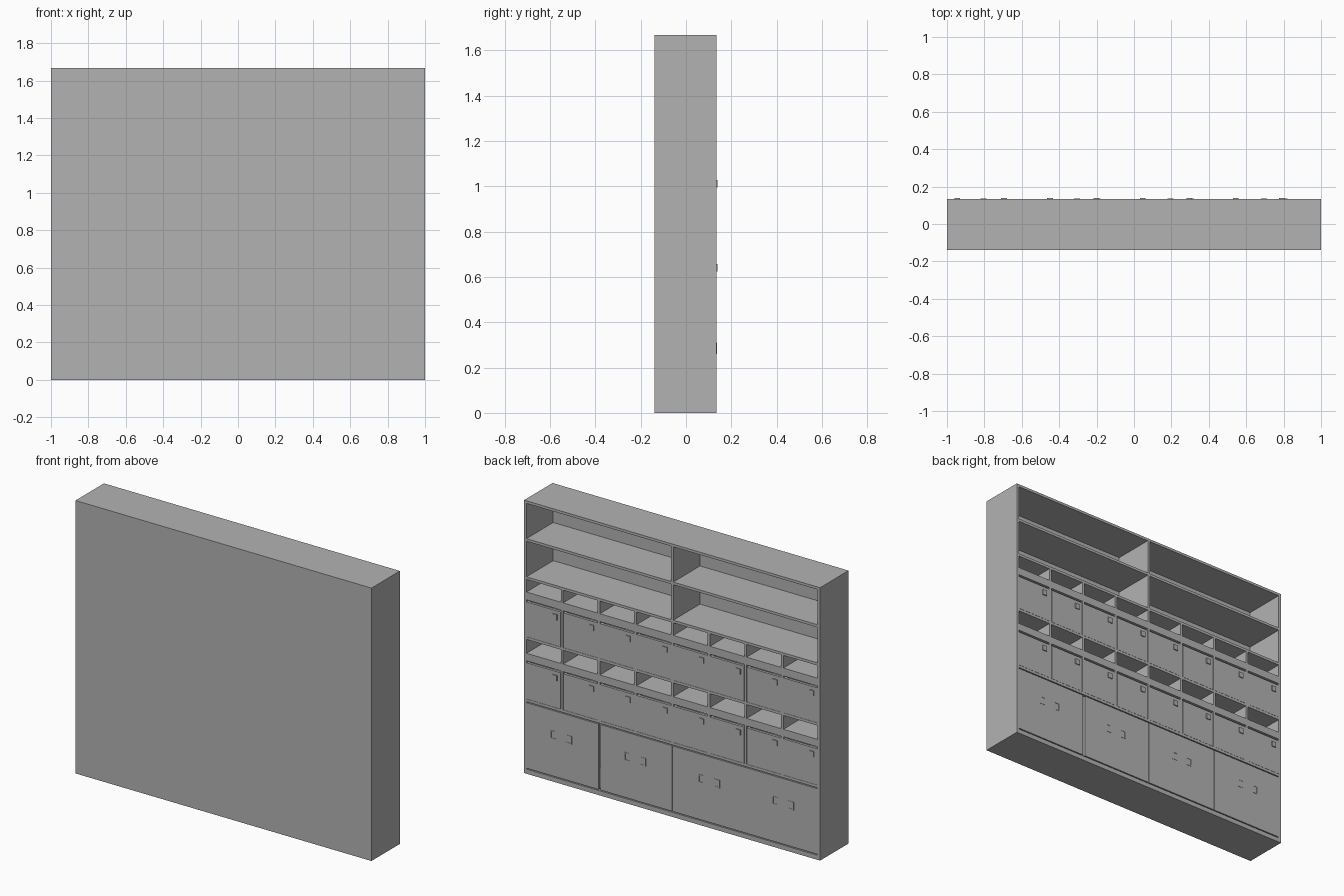
import bpy

old = bpy.data.objects.get("Cube")
if old:
    bpy.data.objects.remove(old, do_unlink=True)

grey = bpy.data.materials.new("plain grey")
grey.use_nodes = True
colour = (0.45, 0.45, 0.45, 1)
grey.diffuse_color = colour
grey.node_tree.nodes["Principled BSDF"].inputs["Base Color"].default_value = colour

T = 0.016                  # board thickness
REAR, FACE = -0.14, 0.134  # closed side and open side of the cabinet
IN = REAR + T
HEIGHT = 1.667
PITCH = (2 - T) / 8
EDGES = [-1 + T / 2 + PITCH * i for i in range(9)]


def board(name, x, y, z):
    """Axis-aligned panel given by its (min, max) ranges."""
    corners = [(a, b, c) for a in x for b in y for c in z]
    faces = [(0, 1, 3, 2), (4, 6, 7, 5), (0, 4, 5, 1),
             (2, 3, 7, 6), (0, 2, 6, 4), (1, 5, 7, 3)]
    mesh = bpy.data.meshes.new(name)
    mesh.from_pydata(corners, [], faces)
    mesh.materials.append(grey)
    ob = bpy.data.objects.new(name, mesh)
    bpy.context.collection.objects.link(ob)
    return ob


# Carcass
depth = (IN, FACE)
inner = (-1 + T, 1 - T)
board("back_panel", (-1, 1), (REAR, IN), (0, HEIGHT))
board("side_right", (-1, -1 + T), depth, (0, HEIGHT))
board("side_left", (1 - T, 1), depth, (0, HEIGHT))
board("top_board", inner, depth, (HEIGHT - T, HEIGHT))
board("bottom_board", inner, depth, (0, 0.028))
for name, z in (("upper_shelf", 1.42), ("lower_shelf", 1.187),
                ("middle_shelf", 0.82), ("cupboard_top", 0.44)):
    board(name, inner, depth, (z, z + T))
board("shelf_divider", (-T / 2, T / 2), depth, (1.187 + T, HEIGHT - T))
board("cupboard_divider", (-T / 2, T / 2), (IN, FACE - 0.03), (0.028, 0.44))

# Two rows of cubbies with drawers beneath
for row, (low, gap, floor, high) in enumerate(((0.456, 0.678, 0.736, 0.82),
                                               (0.836, 1.05, 1.11, 1.187))):
    board(f"cubby_floor_{row}", inner, depth, (floor - T, floor))
    board(f"drawer_rail_{row}", inner, (FACE - T, FACE), (gap + 0.012, floor))
    for x in EDGES[1:-1]:
        board(f"column_divider_{row}", (x - T / 2, x + T / 2), depth, (low, high))
    for x in EDGES[:-1]:
        a, b = x + T / 2 + 0.001, x + PITCH - T / 2 - 0.001
        z = (low + 0.001, gap)
        box = (IN + 0.01, FACE - T)
        board("drawer_front", (a, b), (FACE - T, FACE), z)
        board("drawer_side_right", (a, a + 0.01), box, z)
        board("drawer_side_left", (b - 0.01, b), box, z)
        board("drawer_rear", (a, b), (box[0], box[0] + 0.01), z)
        board("drawer_bottom", (a, b), box, (z[0], z[0] + 0.01))
        board("drawer_pull", (x + 0.032, x + 0.062), (FACE, 0.14),
              (gap - 0.055, gap - 0.022))

# Cupboard doors, with a wider gap beside the left one
door_edges = [(-0.983, -0.497), (-0.495, -0.001), (0.001, 0.485), (0.497, 0.983)]
for i, (a, b) in enumerate(door_edges):
    board(f"cupboard_door_{i}", (a, b), (FACE - T, FACE), (0.034, 0.434))
    # Paired bracket plates
    mid = -0.75 + 0.5 * i
    for s in (-1, 1):
        outer, near = mid + s * 0.072, mid + s * 0.038
        plate = (FACE, FACE + 0.002)
        board("bracket_upright", sorted((outer, outer - s * 0.006)), plate, (0.26, 0.31))
        for z in (0.26, 0.304):
            board("bracket_arm", sorted((outer - s * 0.006, near)), plate, (z, z + 0.006))
